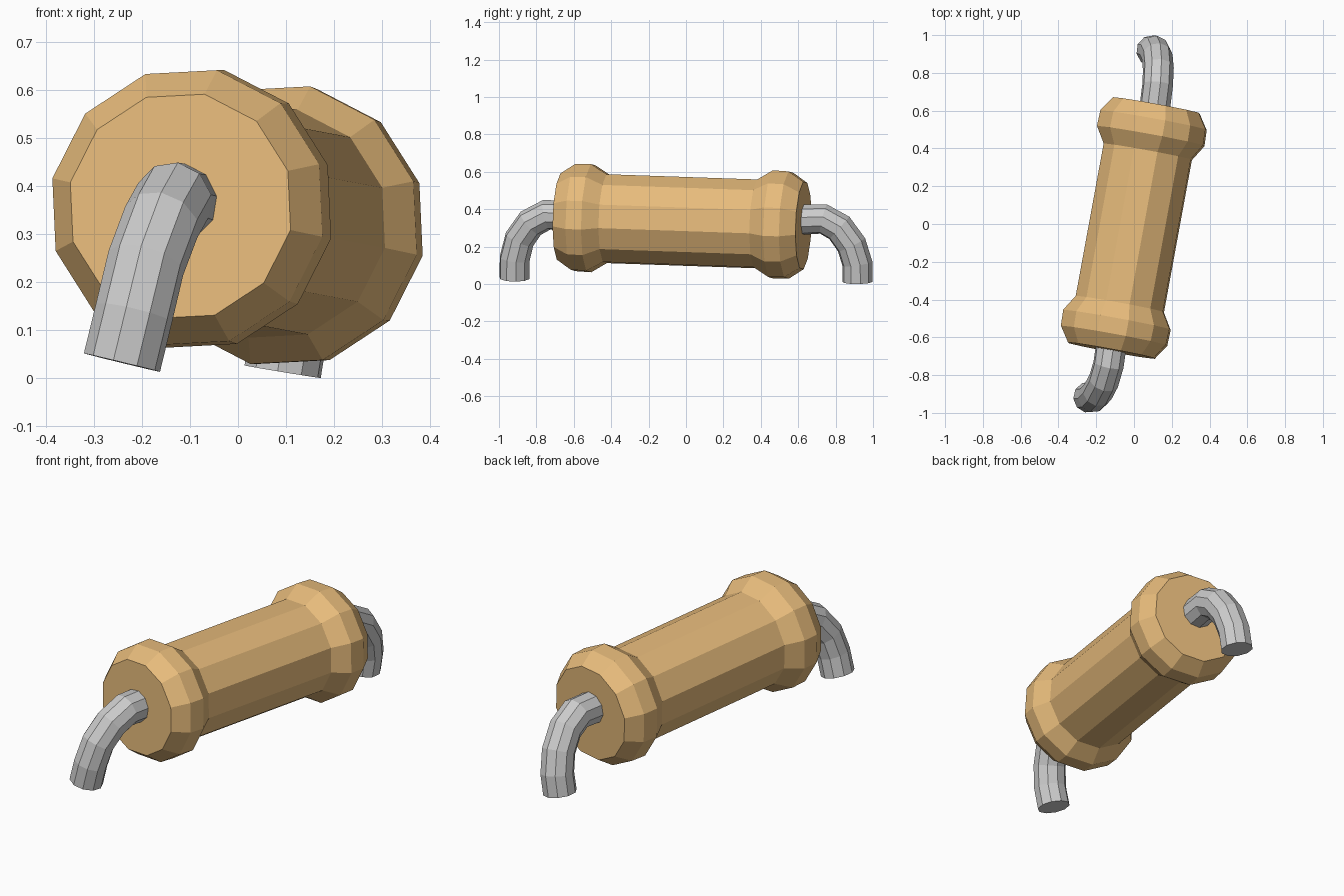
import bpy, math
from mathutils import Vector

if "Cube" in bpy.data.objects:
    bpy.data.objects.remove(bpy.data.objects["Cube"])

SIDES = 12


def ring(center, u, v, radius, sides, start=0.0):
    step = 2 * math.pi / sides
    return [center + radius * (math.cos(start + i * step) * u + math.sin(start + i * step) * v)
            for i in range(sides)]


def skin(name, rings, material=None):
    """Join equal rings with quads and cap both ends."""
    n = len(rings[0])
    verts = [p for r in rings for p in r]
    faces = [(k * n + i, k * n + (i + 1) % n, (k + 1) * n + (i + 1) % n, (k + 1) * n + i)
             for k in range(len(rings) - 1) for i in range(n)]
    last = (len(rings) - 1) * n
    faces += [tuple(reversed(range(n))), tuple(range(last, last + n))]
    mesh = bpy.data.meshes.new(name)
    mesh.from_pydata([tuple(p) for p in verts], [], faces)
    if material:
        mesh.materials.append(material)
    obj = bpy.data.objects.new(name, mesh)
    bpy.context.collection.objects.link(obj)
    return obj


def tube(name, path, radius, sides):
    """Sweep a low-poly circle along a path with mitred joints."""
    pts = [Vector(p) for p in path]
    segs = [(b - a).normalized() for a, b in zip(pts, pts[1:])]
    tangents = [segs[0]] + [(a + b).normalized() for a, b in zip(segs, segs[1:])] + [segs[-1]]
    u = tangents[0].orthogonal().normalized()
    rings, prev = [], tangents[0]
    for p, t in zip(pts, tangents):
        u = prev.rotation_difference(t) @ u
        u = (u - t * u.dot(t)).normalized()
        rings.append(ring(p, u, t.cross(u), radius, sides))
        prev = t
    return skin(name, rings)


tan = bpy.data.materials.new("tan_coating")
tan.diffuse_color = (0.8, 0.5, 0.2, 1)
tan.use_nodes = True
tan.node_tree.nodes["Principled BSDF"].inputs["Base Color"].default_value = tan.diffuse_color

# Flanged body, slightly turned and tilted
front = Vector((-0.12, -0.67, 0.358))
back = Vector((0.118, 0.628, 0.313))
axis = (back - front).normalized()
length = (back - front).length
side = axis.cross(Vector((0, 0, 1))).normalized()
up = side.cross(axis)
flange = [(0, 0.239), (0.08, 0.293), (0.165, 0.296), (0.25, 0.243)]
profile = flange + [(length - d, r) for d, r in reversed(flange)]
# side x up points back along -axis, so wind the rings the other way
rings = [list(reversed(ring(front + axis * d, side, up, r, SIDES, math.radians(18))))
         for d, r in profile]
skin("body", rings, tan)

# Bent wire leads at each end
tube("front_lead", [(-0.12, -0.64, 0.365), (-0.135, -0.745, 0.37), (-0.16, -0.83, 0.325),
                    (-0.192, -0.89, 0.24), (-0.217, -0.916, 0.135), (-0.242, -0.917, 0.032)],
     0.082, 10)
tube("back_lead", [(0.108, 0.60, 0.343), (0.125, 0.735, 0.348), (0.129, 0.82, 0.30),
                   (0.123, 0.885, 0.21), (0.109, 0.916, 0.11), (0.093, 0.917, 0.013)],
     0.082, 10)
